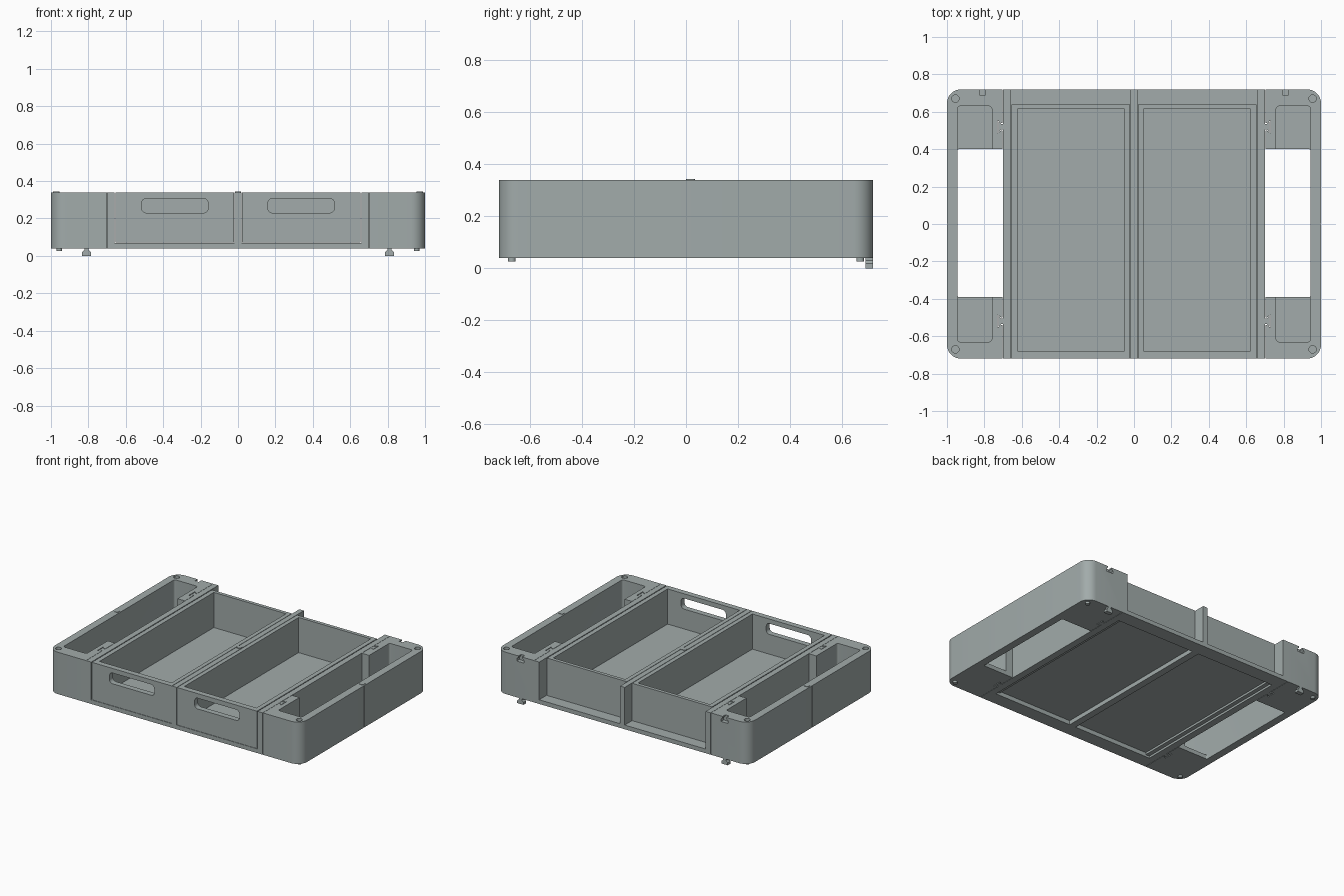
import bpy, bmesh, math
from mathutils import Vector

if "Cube" in bpy.data.objects:
    bpy.data.objects.remove(bpy.data.objects["Cube"])

grey = bpy.data.materials.new("grey_plastic")
grey.use_nodes = True
COLOR = (0.36, 0.41, 0.405, 1)
grey.diffuse_color = COLOR
grey.node_tree.nodes["Principled BSDF"].inputs["Base Color"].default_value = COLOR

BOTTOM, TOP, LEDGE = 0.04, 0.34, 0.07
DEPTH = 0.72


def rrect(u0, u1, v0, v1, r=0.0, steps=8):
    """Outline of a rectangle with optional rounded corners."""
    if r == 0:
        return [(u0, v0), (u1, v0), (u1, v1), (u0, v1)]
    pts = []
    centres = [(u1 - r, v1 - r), (u0 + r, v1 - r), (u0 + r, v0 + r), (u1 - r, v0 + r)]
    for k, (cu, cv) in enumerate(centres):
        for i in range(steps + 1):
            a = math.pi / 2 * (k + i / steps)
            pts.append((cu + r * math.cos(a), cv + r * math.sin(a)))
    return pts


def prism(name, pts, lo, hi, axis="z"):
    """Extrude an outline in xy along z, or an outline in xz along y."""
    place = (lambda u, v, w: Vector((u, v, w))) if axis == "z" else (lambda u, v, w: Vector((u, w, v)))
    bm = bmesh.new()
    ends = [[bm.verts.new(place(u, v, w)) for u, v in pts] for w in (lo, hi)]
    for ring in ends:
        bm.faces.new(ring)
    for i in range(len(pts)):
        j = (i + 1) % len(pts)
        bm.faces.new((ends[0][i], ends[0][j], ends[1][j], ends[1][i]))
    bmesh.ops.recalc_face_normals(bm, faces=bm.faces)
    mesh = bpy.data.meshes.new(name)
    bm.to_mesh(mesh)
    bm.free()
    mesh.materials.append(grey)
    obj = bpy.data.objects.new(name, mesh)
    bpy.context.collection.objects.link(obj)
    return obj


def box(name, x0, x1, y0, y1, z0, z1, r=0.0):
    return prism(name, rrect(min(x0, x1), max(x0, x1), y0, y1, r), z0, z1)


def circle(x, y, r):
    return rrect(x - r, x + r, y - r, y + r, r * 0.999, 6)


def select(obj):
    bpy.ops.object.select_all(action="DESELECT")
    obj.select_set(True)
    bpy.context.view_layer.objects.active = obj


def cut(obj, cutter):
    """Subtract the cutter and throw it away."""
    cutter.hide_render = True
    mod = obj.modifiers.new("cut", "BOOLEAN")
    mod.operation, mod.solver, mod.object = "DIFFERENCE", "EXACT", cutter
    select(obj)
    bpy.ops.object.modifier_apply(modifier=mod.name)
    bpy.data.objects.remove(cutter)


def dovetail(s, y, grow=0.0):
    """Outline of a joint key growing outward from the rail."""
    return [(s * 0.69, y - 0.015 - grow), (s * 0.71, y - 0.015 - grow),
            (s * (0.725 + grow), y - 0.03 - grow), (s * (0.725 + grow), y + 0.03 + grow),
            (s * 0.71, y + 0.015 + grow), (s * 0.69, y + 0.015 + grow)]


def clip(s, z, grow=0.0):
    """Outline of a hanging clip, wide at its lower end."""
    half = [(0.025 + grow, z), (0.025 + grow, z + 0.018), (0.012 + grow, z + 0.03), (0.012 + grow, z + 0.05)]
    return [(s * 0.81 + u, v) for u, v in half] + [(s * 0.81 - u, v) for u, v in reversed(half)]


# Side trays: rounded outer shell, open in the middle
sides = box("side_trays", -1, 1, -DEPTH, DEPTH, BOTTOM, TOP, 0.075)
cut(sides, box("cutter", -0.702, 0.702, -1, 1, 0, 1))
for s in (-1, 1):
    cut(sides, box("cutter", s * 0.76, s * 0.945, -0.63, 0.63, LEDGE, 1, 0.015))
    cut(sides, box("cutter", s * 0.65, s * 0.945, -0.39, 0.40, -1, 1, 0.008))
    cut(sides, box("cutter", s * 0.997, s * 1.1, -0.002, 0.002, -1, 1))
    cut(sides, prism("cutter", clip(s, 0.30, 0.003), 0.69, 0.8, "y"))
    for y in (-0.67, 0.67):
        cut(sides, prism("cutter", circle(s * 0.955, y, 0.02), 0.315, 1))
    for y in (-0.52, 0.52):
        cut(sides, prism("cutter", dovetail(s, y, 0.005), 0, 1))

# Base frame with a rebated opening under each drawer
base = box("base_frame", -0.70, 0.70, -DEPTH, DEPTH, BOTTOM, LEDGE)
for s in (-1, 1):
    cut(base, box("cutter", s * 0.025, s * 0.62, -0.62, 0.62, 0, 1))
    cut(base, box("cutter", s * 0.025, s * 0.65, -0.62, 0.62, 0, 0.055))

# Centre divider with its joint key
box("centre_divider", -0.018, 0.018, -DEPTH, DEPTH, LEDGE, TOP)
box("divider_key", -0.016, 0.016, 0, 0.035, TOP, 0.344, 0.01)

for s, side in ((-1, "right"), (1, "left")):
    # Rail between the drawer and the side tray, with joint keys
    box(side + "_rail", s * 0.66, s * 0.70, -DEPTH, DEPTH, LEDGE, TOP)
    for y, end in ((-0.52, "front"), (0.52, "back")):
        prism(f"{side}_{end}_rail_key", dovetail(s, y), BOTTOM, TOP - 0.001)
    box(side + "_wall_key", s * 0.955, s * 0.99, 0, 0.035, TOP, 0.343, 0.01)

    # Drawer with a hand slot in its front
    drawer = box(side + "_drawer", s * 0.021, s * 0.654, -DEPTH, 0.64, LEDGE + 0.002, TOP)
    cut(drawer, box("cutter", s * 0.05, s * 0.622, -0.68, 0.615, 0.088, 1))
    slot = sorted((s * 0.16, s * 0.515))
    cut(drawer, prism("cutter", rrect(*slot, 0.23, 0.307, 0.025), -1, -0.65, "y"))

    # Stacking pegs and hanging clip
    for y, end in ((-0.67, "front"), (0.67, "back")):
        prism(f"{side}_{end}_peg", circle(s * 0.955, y, 0.015), 0.026, 0.05)
    prism(side + "_back_clip", clip(s, 0.0), 0.69, DEPTH, "y")

for obj in list(bpy.context.collection.objects):
    if obj.type == "MESH" and grey.name in obj.data.materials:
        select(obj)
        bpy.ops.object.shade_smooth_by_angle(angle=math.radians(30))
